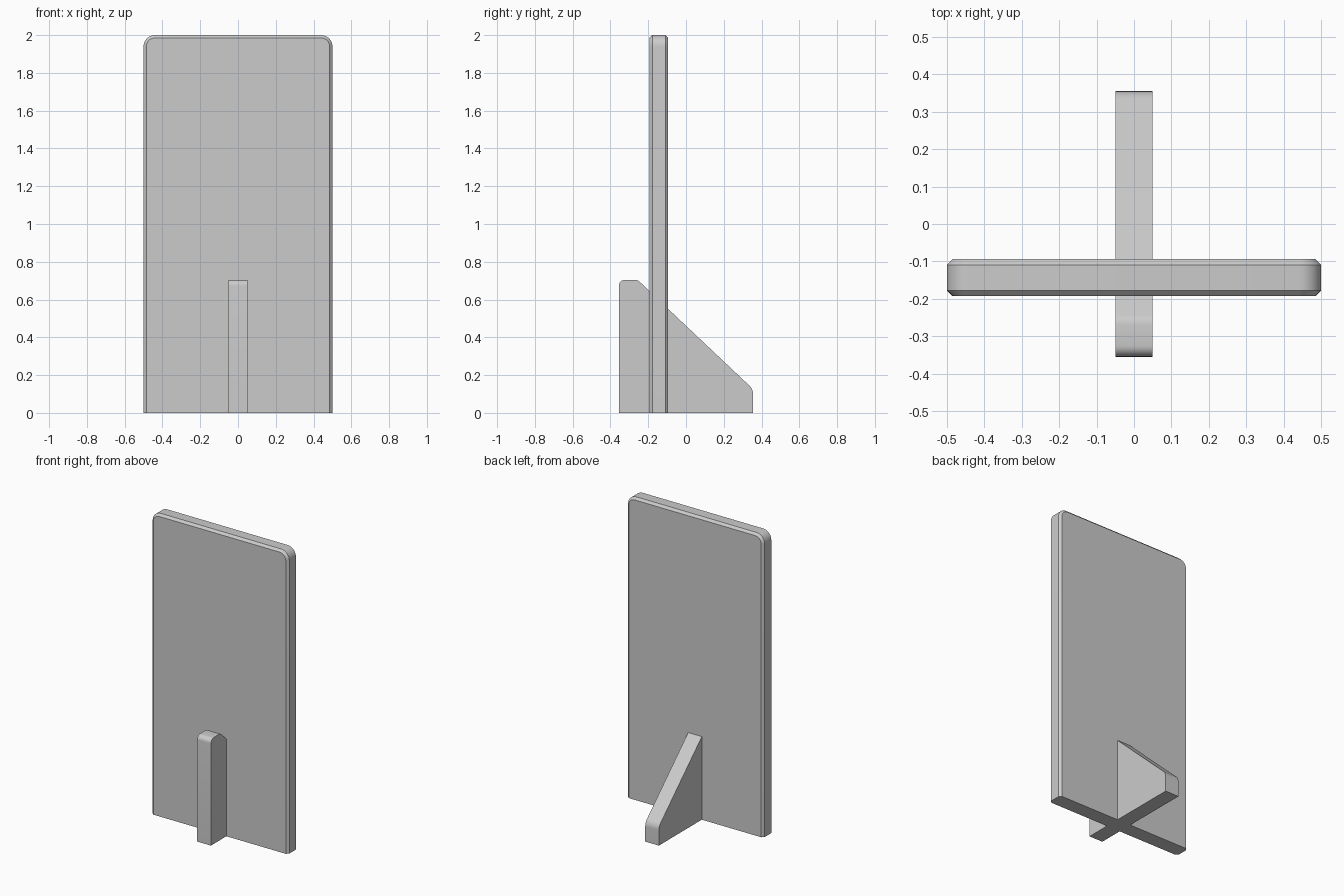
import bpy, bmesh
from math import sin, cos, pi

if "Cube" in bpy.data.objects:
    bpy.data.objects.remove(bpy.data.objects["Cube"])


def arc(cx, cz, r, a0, a1, n):
    """Points on an arc, angles in degrees."""
    angles = [(a0 + (a1 - a0) * i / n) * pi / 180 for i in range(n + 1)]
    return [(cx + r * cos(a), cz + r * sin(a)) for a in angles]


def loft(name, rings):
    """Skin matching closed rings of points and cap both ends."""
    bm = bmesh.new()
    loops = [[bm.verts.new(p) for p in ring] for ring in rings]
    for a, b in zip(loops, loops[1:]):
        for i in range(len(a)):
            j = (i + 1) % len(a)
            bm.faces.new((a[i], a[j], b[j], b[i]))
    bm.faces.new(loops[0])
    bm.faces.new(loops[-1])
    bmesh.ops.recalc_face_normals(bm, faces=bm.faces)
    mesh = bpy.data.meshes.new(name)
    bm.to_mesh(mesh)
    bm.free()
    obj = bpy.data.objects.new(name, mesh)
    bpy.context.collection.objects.link(obj)
    bpy.context.view_layer.objects.active = obj
    obj.select_set(True)
    bpy.ops.object.shade_smooth_by_angle(angle=0.5)
    obj.select_set(False)
    return obj


FRONT, BACK, BEVEL, RADIUS = -0.193, -0.094, 0.015, 0.06


# Upright panel: round-topped outline with bevelled front and back rims
def panel_ring(y, inset):
    r = RADIUS - inset
    outline = [(-0.5 + inset, 0), (0.5 - inset, 0)]
    outline += arc(0.5 - RADIUS, 2 - RADIUS, r, 0, 90, 8)
    outline += arc(-0.5 + RADIUS, 2 - RADIUS, r, 90, 180, 8)
    return [(x, y, z) for x, z in outline]


loft("upright_panel", [panel_ring(FRONT, BEVEL), panel_ring(FRONT + BEVEL, 0),
                       panel_ring(BACK - BEVEL, 0), panel_ring(BACK, BEVEL)])


# Support braces: side profiles (y, z) extruded across x
def brace(name, profile):
    return loft(name, [[(x, y, z) for y, z in profile] for x in (-0.05, 0.05)])


brace("front_brace", [(FRONT, 0), (FRONT, 0.644), (-0.245, 0.694)]
      + arc(-0.27, 0.667, 0.037, 47, 90, 3)
      + arc(-0.325, 0.674, 0.03, 90, 180, 6) + [(-0.355, 0)])
brace("back_brace", [(BACK, 0), (BACK, 0.55)]
      + arc(0.295, 0.1, 0.06, 47, 0, 5) + [(0.355, 0)])
